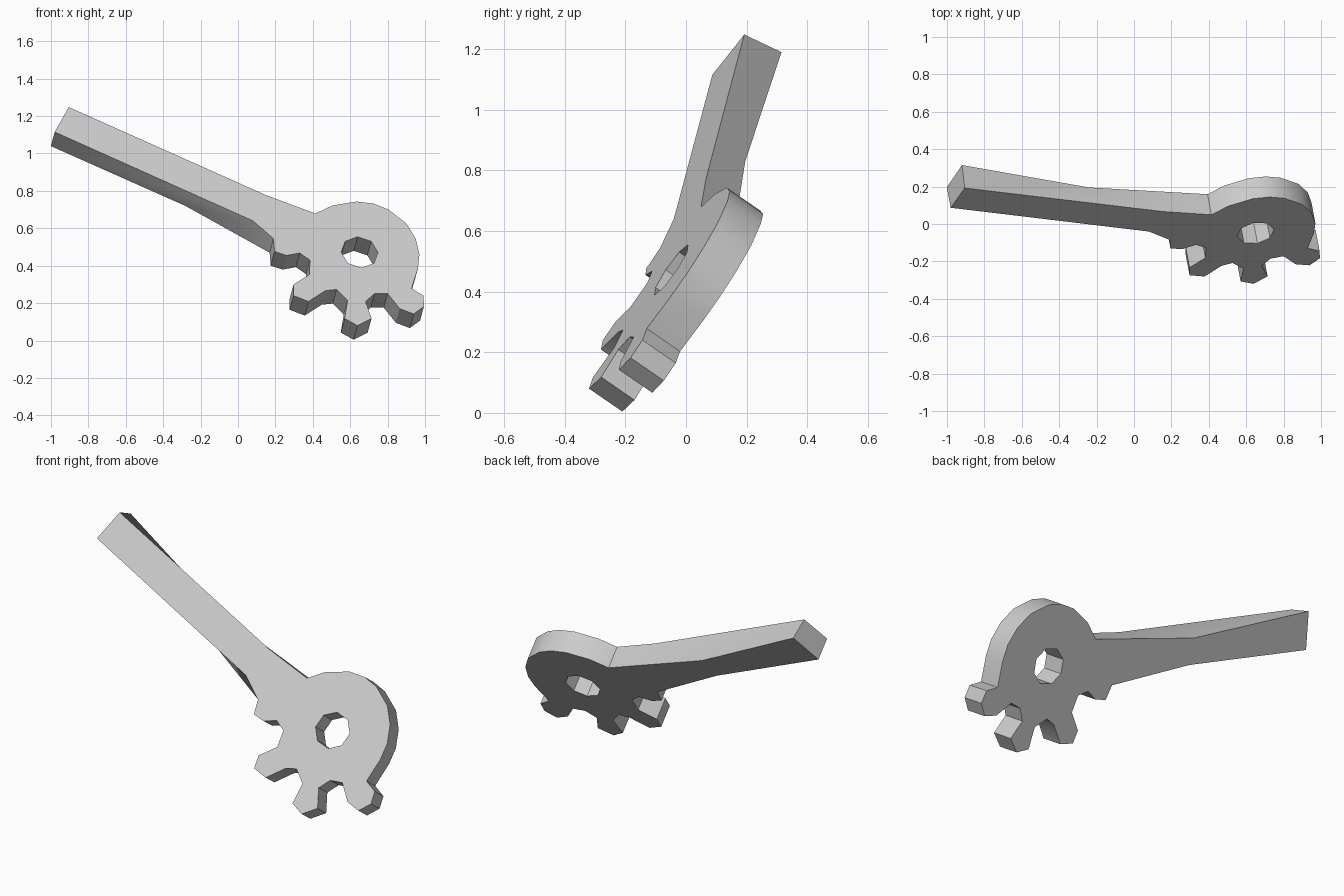
import bpy
import bmesh
import math
from mathutils import Vector

cube = bpy.data.objects.get("Cube")
if cube:
    bpy.data.objects.remove(cube, do_unlink=True)

# The plate lies in a tilted plane: y = BASE + SLOPE_X * x + SLOPE_Z * z
BASE, SLOPE_X, SLOPE_Z = -0.495, 0.188, 0.687
THICKNESS = 0.135
normal = Vector((-SLOPE_X, 1, -SLOPE_Z)).normalized()
across = Vector((1, SLOPE_X, 0)).normalized()
upward = normal.cross(across).normalized()
if upward.z < 0:
    upward.negate()


def on_plane(x, z):
    return Vector((x, BASE + SLOPE_X * x + SLOPE_Z * z, z))


# Handle outlines: the front face stays wide, the back face narrows midway
handle_front = [(.08, .64), (-.98, 1.115), (-.905, 1.248), (.155, .775)]
handle_back = [(-.26, .795), (-.98, 1.115), (-.899, 1.265), (-.22, .905)]

# Toothed head outline, clockwise from the top of the neck
head = [
    # rounded crown
    (.414, .679), (.505, .722), (.634, .743), (.725, .732), (.805, .70),
    (.90, .626), (.95, .545), (.97, .46), (.962, .385), (.928, .278),
    # outer tooth and valley
    (.992, .24), (.994, .182), (.939, .142), (.864, .171), (.80, .251), (.73, .251),
    # bottom tooth and valley
    (.682, .209), (.714, .118), (.639, .08), (.57, .118), (.586, .214),
    (.527, .273), (.468, .267),
    # inner tooth and valley
    (.377, .209), (.297, .24), (.297, .30), (.382, .353), (.385, .43),
    # partial tooth at the neck
    (.33, .468), (.26, .455), (.195, .476), (.19, .545),
]

# Octagonal axle hole
centre = on_plane(.65, .472)
hole = []
for i in range(8):
    a = math.tau * i / 8
    hole.append(centre + .1 * (math.cos(a) * across + math.sin(a) * upward))

bm = bmesh.new()


def ring(points, offset):
    verts = [bm.verts.new(p + normal * offset) for p in points]
    edges = [bm.edges.new((v, verts[i - 1])) for i, v in enumerate(verts)]
    return verts, edges


def bridge(first, second):
    for i in range(len(first)):
        bm.faces.new((first[i - 1], first[i], second[i], second[i - 1]))


# Front and back faces, each with the hole left open
sides = []
for handle, offset in ((handle_front, 0), (handle_back, THICKNESS)):
    outer, outer_edges = ring([on_plane(*p) for p in head + handle], offset)
    inner, inner_edges = ring(hole, offset)
    bmesh.ops.triangle_fill(bm, edges=outer_edges + inner_edges,
                            use_beauty=True, normal=normal)
    sides.append((outer, inner))

# Outer rim and hole wall
bridge(sides[0][0], sides[1][0])
bridge(sides[0][1], sides[1][1])
bmesh.ops.recalc_face_normals(bm, faces=bm.faces)

mesh = bpy.data.meshes.new("toothed_lever")
bm.to_mesh(mesh)
bm.free()
lever = bpy.data.objects.new("toothed_lever", mesh)
bpy.context.collection.objects.link(lever)

# Plain grey material
colour = (.6, .6, .6, 1)
grey = bpy.data.materials.new("plain_grey")
grey.use_nodes = True
grey.diffuse_color = colour
grey.node_tree.nodes["Principled BSDF"].inputs["Base Color"].default_value = colour
mesh.materials.append(grey)

# Smooth the crown while keeping hard edges
bpy.ops.object.select_all(action='DESELECT')
lever.select_set(True)
bpy.context.view_layer.objects.active = lever
bpy.ops.object.shade_smooth_by_angle(angle=math.radians(30))
